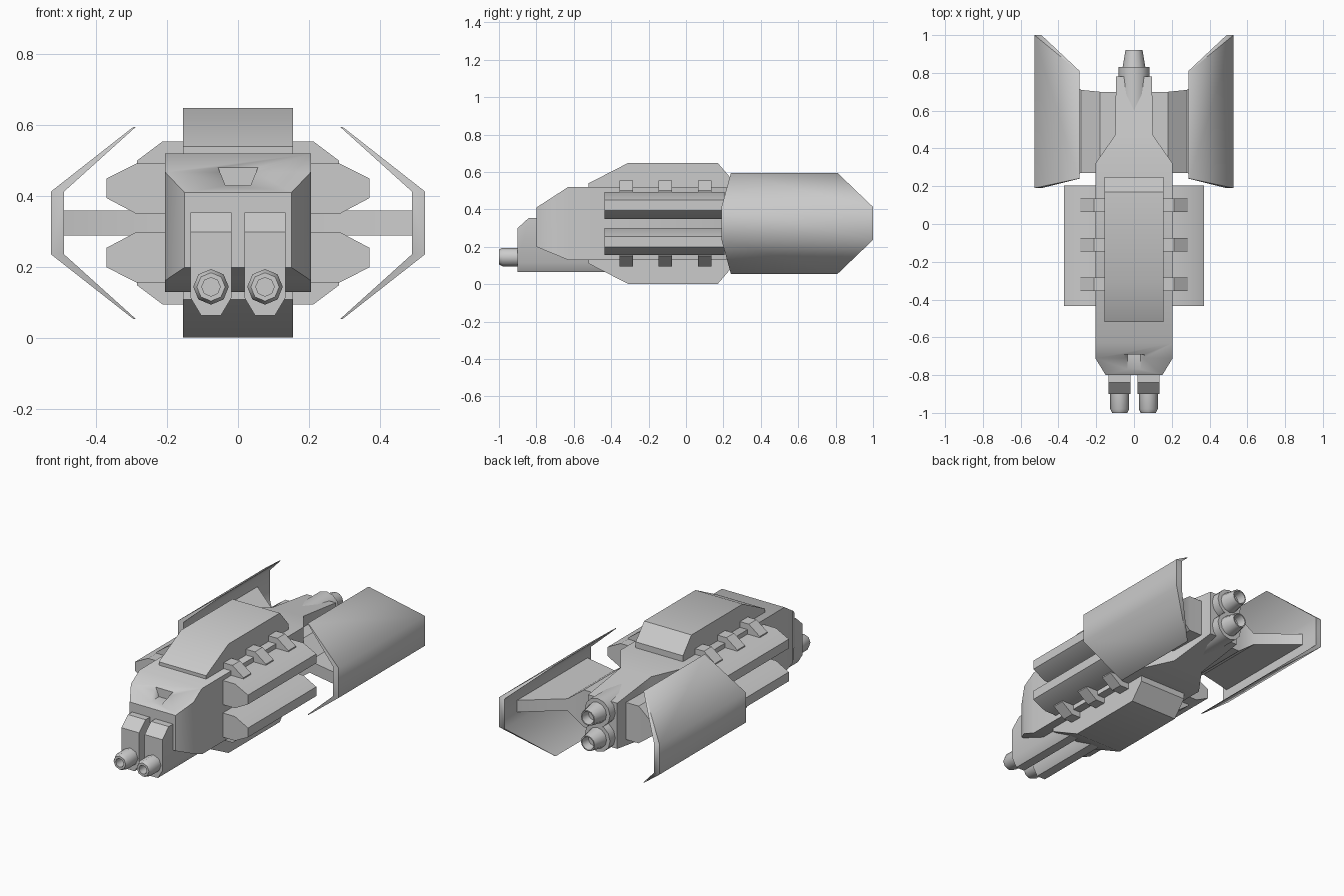
import bpy, bmesh, math

cube = bpy.data.objects.get("Cube")
if cube:
    bpy.data.objects.remove(cube, do_unlink=True)

MID = 0.325  # height of the craft's centre line

grey = bpy.data.materials.new("hull_grey")
grey.use_nodes = True
grey.diffuse_color = (0.6, 0.6, 0.6, 1)
shader = next(n for n in grey.node_tree.nodes if n.type == 'BSDF_PRINCIPLED')
shader.inputs["Base Color"].default_value = (0.6, 0.6, 0.6, 1)
shader.inputs["Roughness"].default_value = 0.6


def loft(name, rings, angle=35):
    """Skin a closed solid through rings of equal point count."""
    bm = bmesh.new()
    loops = [[bm.verts.new(p) for p in ring] for ring in rings]
    n = len(rings[0])
    for a, b in zip(loops, loops[1:]):
        for i in range(n):
            j = (i + 1) % n
            bm.faces.new((a[i], a[j], b[j], b[i]))
    bm.faces.new(loops[0])
    bm.faces.new(loops[-1])
    bmesh.ops.recalc_face_normals(bm, faces=bm.faces)
    mesh = bpy.data.meshes.new(name)
    bm.to_mesh(mesh)
    bm.free()
    mesh.materials.append(grey)
    obj = bpy.data.objects.new(name, mesh)
    bpy.context.collection.objects.link(obj)
    bpy.ops.object.select_all(action='DESELECT')
    obj.select_set(True)
    bpy.context.view_layer.objects.active = obj
    bpy.ops.object.shade_smooth_by_angle(angle=math.radians(angle))
    return obj


def rect_y(y, w, low, high):
    return [(-w, y, low), (w, y, low), (w, y, high), (-w, y, high)]


def prism_y(name, profile, y0, y1, angle=35):
    return loft(name, [[(x, y, z) for x, z in profile] for y in (y0, y1)], angle)


def prism_x(name, profile, x0, x1):
    return loft(name, [[(x, y, z) for y, z in profile] for x in (x0, x1)])


def lathe_y(name, x, z, stations, sides):
    """Round part along y from (y, radius) stations."""
    turn = [2 * math.pi * i / sides for i in range(sides)]
    return loft(name, [[(x + r * math.sin(t), y, z + r * math.cos(t)) for t in turn]
                       for y, r in stations], 50)


# Main hull with bevelled nose and narrow tail
hull = loft("hull", [
    rect_y(-0.80, 0.15, 0.20, 0.41),
    rect_y(-0.71, 0.205, 0.163, 0.468),
    rect_y(-0.63, 0.205, 0.13, 0.52),
    rect_y(0.32, 0.205, 0.13, 0.52),
    rect_y(0.47, 0.10, 0.15, 0.50),
    rect_y(0.78, 0.095, 0.19, 0.46),
])

# Recess in the nose
cutter = loft("nose_recess_cutter", [
    [(-0.035, y, 0.43), (0.035, y, 0.43), (0.062, y, top), (-0.062, y, top)]
    for y, top in ((-0.85, 0.495), (-0.69, 0.495))])
cutter.hide_render = True
cutter.hide_viewport = True
cut = hull.modifiers.new("recess", 'BOOLEAN')
cut.object = cutter
cut.operation = 'DIFFERENCE'
cut.solver = 'EXACT'

# Armoured spine wrapping the hull above and below
half = [(-0.52, 0.215), (-0.31, 0.323), (0.17, 0.323), (0.25, 0.23)]
spine = [(y, MID + h) for y, h in half] + [(y, MID - h) for y, h in reversed(half)]
prism_x("spine", spine, -0.155, 0.155)

# Stacked tail engines
for label, z in (("upper", MID + 0.075), ("lower", MID - 0.075)):
    lathe_y(label + "_engine", 0, z,
            [(0.5, 0.083), (0.83, 0.083), (0.83, 0.06), (0.92, 0.045),
             (0.92, 0.038), (0.87, 0.03)], 12)

for side, s in (("left", 1), ("right", -1)):
    # Chin gun housing and barrel
    def housing(y, top):
        cx = s * 0.076
        return [(cx + dx, y, z) for dx, z in (
            (-0.028, 0.065), (0.028, 0.065), (0.058, 0.115), (0.058, top),
            (-0.058, top), (-0.058, 0.115))]
    loft(side + "_gun_housing",
         [housing(-0.90, 0.30), housing(-0.84, 0.355), housing(-0.40, 0.355)])
    lathe_y(side + "_gun_barrel", s * 0.076, 0.145,
            [(-0.88, 0.05), (-0.98, 0.05), (-1.0, 0.04), (-1.0, 0.026), (-0.93, 0.026)], 8)

    for level, k in (("upper", 1), ("lower", -1)):
        # Side pods
        pod = [(0.15, 0.025), (0.285, 0.025), (0.37, 0.07), (0.37, 0.125),
               (0.285, 0.168), (0.15, 0.168)]
        prism_y(f"{side}_{level}_pod", [(s * x, MID + k * h) for x, h in pod],
                -0.435, 0.205, 50)
        # Clamps holding the pods
        clamp = [(0.14, 0.15), (0.285, 0.15), (0.285, 0.175), (0.213, 0.229), (0.14, 0.229)]
        for i in range(3):
            y = -0.32 + 0.21 * i
            prism_y(f"{side}_{level}_clamp_{i + 1}",
                    [(s * x, MID + k * h) for x, h in clamp], y - 0.036, y + 0.036)

    # Wing strut, thick at the root and flaring at the wing
    loft(side + "_strut", [
        [(s * x, y0, MID - h), (s * x, y1, MID - h), (s * x, y1, MID + h), (s * x, y0, MID + h)]
        for x, y0, y1, h in ((0.04, 0.27, 0.70, 0.11), (0.18, 0.27, 0.70, 0.11),
                             (0.28, 0.27, 0.71, 0.035), (0.50, 0.22, 0.89, 0.035))])

    # Folded wing panel: each ring is a slice across the thickness
    folds = [(0.288, 0.295, 0.27, 0.24, 0.81), (0.49, 0.527, 0.088, 0.19, 1.0)]
    slices = [(a, b, MID + h, y0, y1) for a, b, h, y0, y1 in folds]
    slices += [(a, b, MID - h, y0, y1) for a, b, h, y0, y1 in reversed(folds)]
    loft(side + "_wing", [
        [(s * a, y0, z), (s * b, y0, z), (s * b, y1, z), (s * a, y1, z)]
        for a, b, z, y0, y1 in slices], 55)
